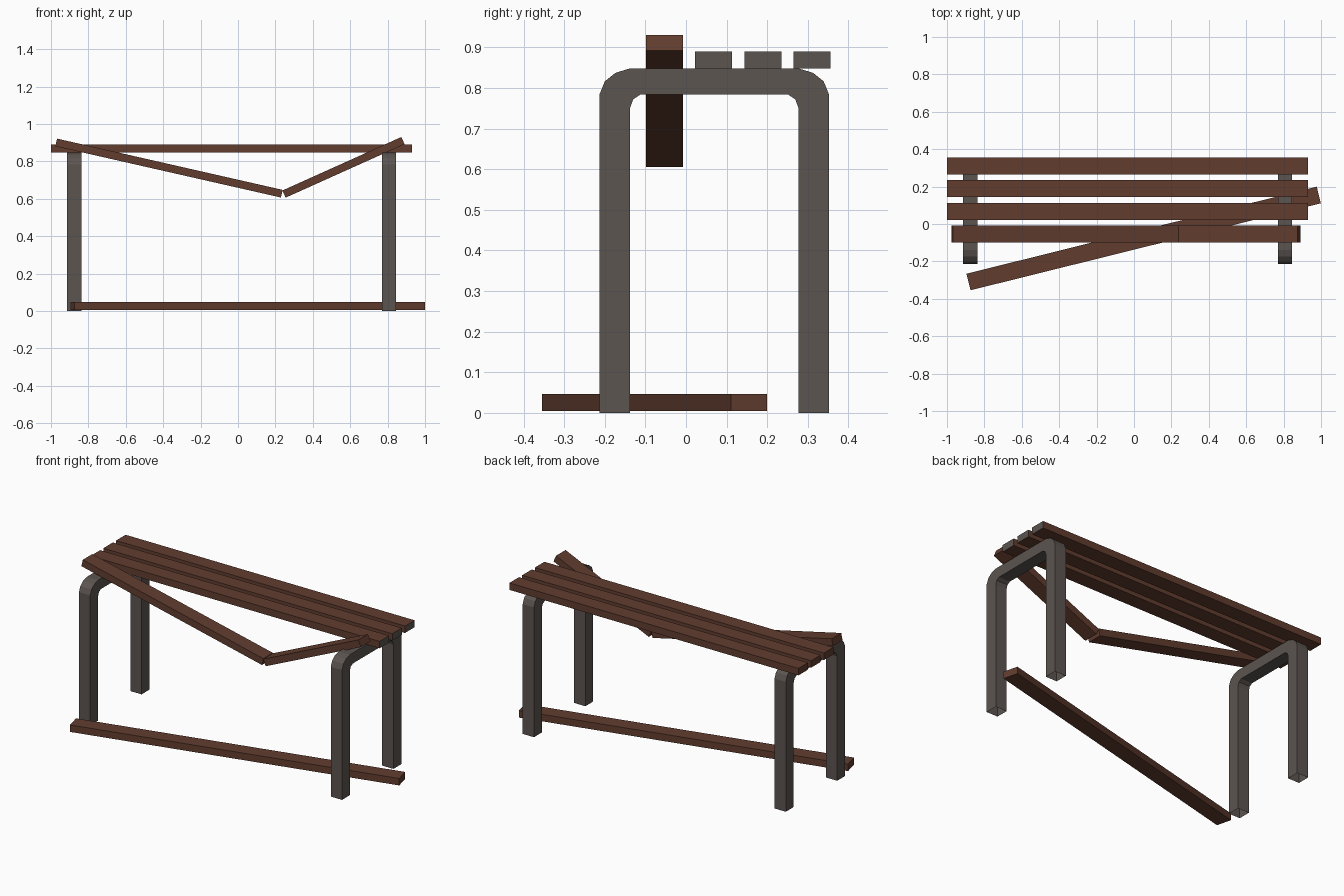
import bpy, math
from mathutils import Matrix, Vector

if "Cube" in bpy.data.objects:
    bpy.data.objects.remove(bpy.data.objects["Cube"])


def material(name, rgb):
    m = bpy.data.materials.new(name)
    m.diffuse_color = (*rgb, 1)
    m.use_nodes = True
    m.node_tree.nodes["Principled BSDF"].inputs["Base Color"].default_value = m.diffuse_color
    return m


wood = material("brown wood", (0.120, 0.046, 0.028))
metal = material("grey metal", (0.107, 0.090, 0.081))


def add_mesh(name, verts, faces, mats):
    me = bpy.data.meshes.new(name)
    me.from_pydata(verts, [], faces)
    for m in mats:
        me.materials.append(m)
    me.update()
    ob = bpy.data.objects.new(name, me)
    bpy.context.collection.objects.link(ob)
    return ob


WIDTH, THICK = 0.091, 0.042


def slat(name, length, centre, rot=Matrix.Identity(3), grey_end=False):
    """Plank along x, rotated about its centre."""
    h = (length / 2, WIDTH / 2, THICK / 2)
    verts = [Vector(centre) + rot @ Vector((x * h[0], y * h[1], z * h[2]))
             for x in (-1, 1) for y in (-1, 1) for z in (-1, 1)]
    faces = [(0, 1, 3, 2), (4, 6, 7, 5), (0, 4, 5, 1),
             (2, 3, 7, 6), (0, 2, 6, 4), (1, 5, 7, 3)]
    ob = add_mesh(name, verts, faces, [wood, metal])
    if grey_end:
        for p in ob.data.polygons:
            if p.normal.x > 0.9:
                p.material_index = 1
    return ob


# Whole seat slats
for i in range(3):
    slat(f"seat_slat_{i + 1}", 1.93, (-0.035, 0.0675 + i * 0.1215, 0.869), grey_end=True)


# Two halves of the snapped front slat, given by the ends of their centre lines
def broken(name, a, b):
    dx, dz = b[0] - a[0], b[1] - a[1]
    slat(name, math.hypot(dx, dz), ((a[0] + b[0]) / 2, -0.0535, (a[1] + b[1]) / 2),
         Matrix.Rotation(-math.atan2(dz, dx), 3, 'Y'))


broken("broken_slat_long", (-0.972, 0.901), (0.234, 0.627))
broken("broken_slat_short", (0.246, 0.625), (0.882, 0.911))

# Slat lying on the ground
slat("fallen_slat", 1.93, (0.0515, -0.0775, 0.026),
     Matrix.Rotation(math.radians(13.95), 3, 'Z'))

# Bent square-tube leg frames: outer and inner outlines of half the arch (y, z)
outer = [(-0.213, 0), (-0.213, 0.784), (-0.200, 0.816), (-0.174, 0.837), (-0.138, 0.848)]
inner = [(-0.138, 0), (-0.138, 0.750), (-0.130, 0.772), (-0.112, 0.784), (-0.100, 0.784)]
MID = 0.0695


def mirrored(half):
    return half + [(2 * MID - y, z) for y, z in reversed(half)]


for name, x0 in (("left_leg_frame", -0.913), ("right_leg_frame", 0.769)):
    verts = []
    for (oy, oz), (iy, iz) in zip(mirrored(outer), mirrored(inner)):
        verts += [(x0, oy, oz), (x0 + 0.075, oy, oz), (x0 + 0.075, iy, iz), (x0, iy, iz)]
    rings = len(verts) // 4
    faces = [(4 * r + k, 4 * r + 4 + k, 4 * r + 4 + (k + 1) % 4, 4 * r + (k + 1) % 4)
             for r in range(rings - 1) for k in range(4)]
    add_mesh(name, verts, faces, [metal])
